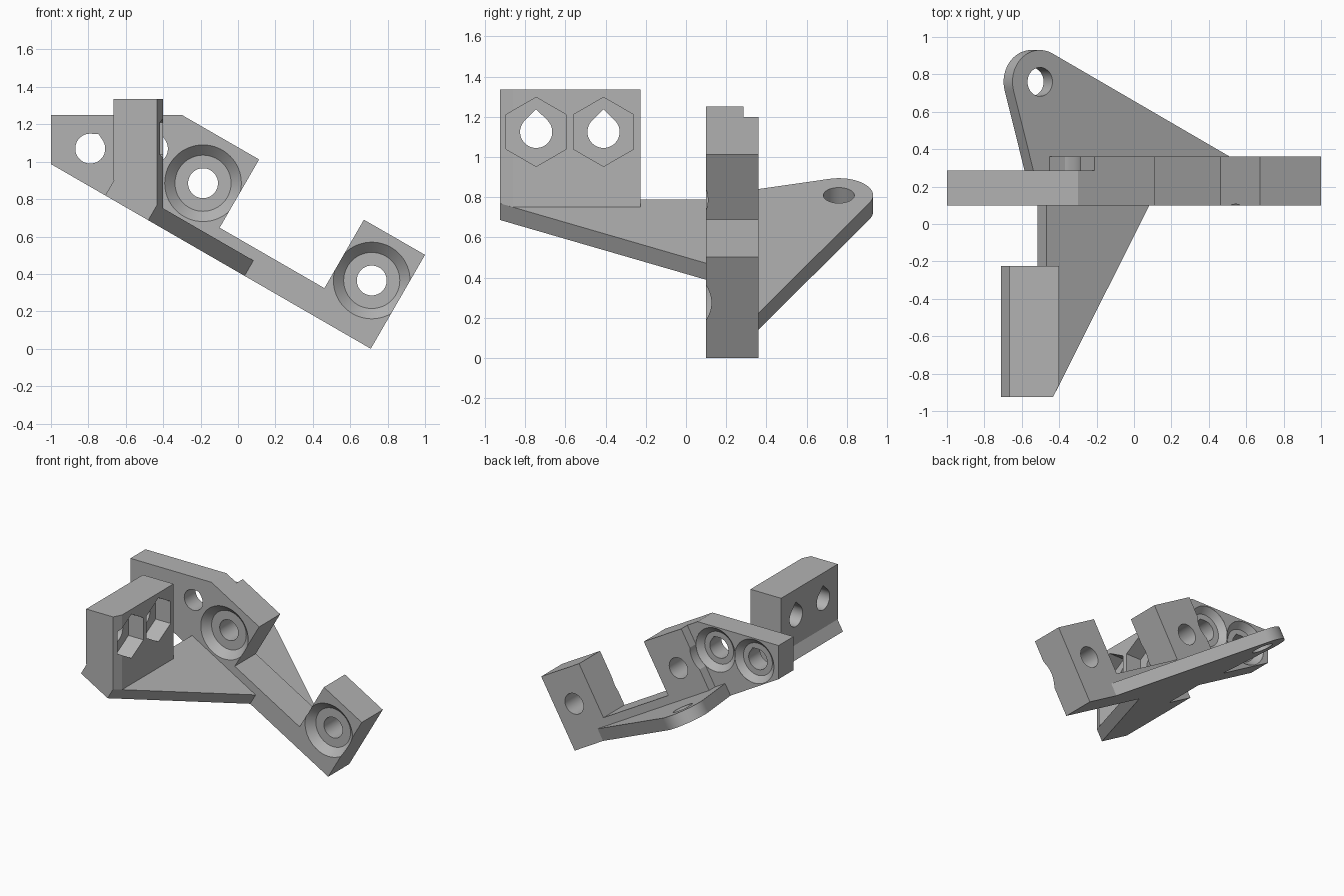
import bpy, bmesh, math
from mathutils import Vector

cube = bpy.data.objects.get("Cube")
if cube:
    bpy.data.objects.remove(cube, do_unlink=True)

grey = bpy.data.materials.new("plain_grey")
grey.use_nodes = True
grey.diffuse_color = (0.45, 0.45, 0.45, 1)
grey.node_tree.nodes["Principled BSDF"].inputs["Base Color"].default_value = grey.diffuse_color

TILT = math.radians(30)
SLAB = 0.095                      # thickness of the sloping plates
NORMAL = Vector((math.sin(TILT), 0, math.cos(TILT)))


def slope(x):
    """Height of the sloping underside."""
    return math.tan(TILT) * (0.71 - x)


def solid(name, ring_a, ring_b):
    """Closed solid between two matching rings of points."""
    bm = bmesh.new()
    a = [bm.verts.new(p) for p in ring_a]
    b = [bm.verts.new(p) for p in ring_b]
    bm.faces.new(a)
    bm.faces.new(b)
    for i in range(len(a)):
        j = (i + 1) % len(a)
        bm.faces.new((a[i], a[j], b[j], b[i]))
    bmesh.ops.recalc_face_normals(bm, faces=bm.faces)
    mesh = bpy.data.meshes.new(name)
    bm.to_mesh(mesh)
    bm.free()
    mesh.materials.append(grey)
    ob = bpy.data.objects.new(name, mesh)
    bpy.context.collection.objects.link(ob)
    return ob


def circle(r, n=48, tip=0, lean=0, start=0):
    """Flat round outline; tip adds a point in the lean direction."""
    pts = []
    for i in range(n):
        a = start + math.tau * i / n
        off = abs(math.atan2(math.sin(a - lean), math.cos(a - lean)))
        grow = 1
        if tip and off < math.acos(1 / tip):
            grow = 1 / math.cos(math.acos(1 / tip) - off)
        pts.append((r * grow * math.cos(a), r * grow * math.sin(a)))
    return pts


def along_y(pts, y, cx=0, cz=0):
    return [(cx + p, y, cz + q) for p, q in pts]


def along_x(pts, x, cy=0, cz=0):
    return [(x, cy + p, cz + q) for p, q in pts]


def slab(name, plan):
    """Plate lying on the sloping underside."""
    base = [Vector((x, y, slope(x))) for x, y in plan]
    return solid(name, base, [p + NORMAL * SLAB for p in base])


def cut(ob, cutter):
    cutter.hide_render = True
    mod = ob.modifiers.new("cut", 'BOOLEAN')
    mod.operation = 'DIFFERENCE'
    mod.solver = 'EXACT'
    mod.object = cutter
    bpy.context.view_layer.objects.active = ob
    bpy.ops.object.modifier_apply(modifier=mod.name)
    bpy.data.objects.remove(cutter, do_unlink=True)


FRONT, STEP, BACK = 0.10, 0.285, 0.36

# Upright frame with two tabs, thinner on its left wing
outline = [(-1, 1.25), (-0.3, 1.25), (0.113, 1.012), (-0.098, 0.647), (0.462, 0.324),
           (0.673, 0.69), (1, 0.502), (0.71, 0), (-1, slope(-1))]
frame = solid("frame", along_y(outline, FRONT), along_y(outline, BACK))
relief = [(-0.11, 1.373), (-0.55, 0.611), (-1.2, 0.611), (-1.2, 1.373)]
cut(frame, solid("relief", along_y(relief, STEP), along_y(relief, 0.5)))

# Tab holes with conical seats on the front
for cx, cz in ((0.715, 0.365), (-0.187, 0.885)):
    cut(frame, solid("seat", along_y(circle(0.255, 64), FRONT - 0.05, cx, cz),
                     along_y(circle(0.15, 64), FRONT + 0.055, cx, cz)))
    cut(frame, solid("hole", along_y(circle(0.08), 0, cx, cz),
                     along_y(circle(0.08), 0.5, cx, cz)))

# Wing holes with conical seats on the back
for cx in (-0.79, -0.455):
    cz = 1.07
    rim = circle(0.17, 64)
    cut(frame, solid("clearance", along_y(rim, STEP - 0.001, cx, cz),
                     along_y(rim, 0.5, cx, cz)))
    cut(frame, solid("seat", along_y(circle(0.125, 64), STEP - 0.045, cx, cz),
                     along_y(rim, STEP, cx, cz)))
    drop = circle(0.08, 48, 1.12, math.radians(60))
    cut(frame, solid("hole", along_y(drop, 0, cx, cz), along_y(drop, 0.5, cx, cz)))

# Rounded ear behind the frame
ex, ey, er = -0.55, 0.76, 0.17
plan = [(0.465, BACK)]
for i in range(25):
    a = math.radians(63.3 + (196.1 - 63.3) * i / 24)
    plan.append((ex + er * math.cos(a) * math.cos(TILT), ey + er * math.sin(a)))
plan += [(-0.585, STEP), (-0.4975, STEP), (-0.4975, BACK)]
ear = slab("rear_ear", plan)
centre = Vector((ex, ey, slope(ex)))
bore = [centre + Vector((p * math.cos(TILT), q, -p * math.sin(TILT)))
        for p, q in circle(0.077)]
cut(ear, solid("bore", [p - NORMAL * 0.1 for p in bore], [p + NORMAL * 0.3 for p in bore]))

# Tapered arm in front of the frame
arm = slab("front_arm", [(-0.71, -0.925), (-0.48, -0.925), (0.035, FRONT),
                         (-0.515, FRONT), (-0.515, -0.225), (-0.71, -0.225)])

# Upright block on the arm, with nut pockets and holes
plan = [(-0.665, -0.925), (-0.433, -0.925), (-0.4, -0.86), (-0.4, -0.225), (-0.665, -0.225)]
lift = SLAB / math.cos(TILT)
block = solid("nut_block", [(x, y, slope(x) + lift) for x, y in plan],
              [(x, y, 1.335) for x, y in plan])
for cy in (-0.745, -0.41):
    cz = 1.125
    nut = circle(0.172, 6, start=math.pi / 2)
    cut(block, solid("pocket", along_x(nut, -0.53, cy, cz), along_x(nut, -0.3, cy, cz)))
    drop = circle(0.08, 48, 1.41, math.pi / 2)
    cut(block, solid("hole", along_x(drop, -0.9, cy, cz), along_x(drop, -0.3, cy, cz)))

# Smooth round surfaces, crisp edges
for ob in (frame, ear, arm, block):
    bpy.ops.object.select_all(action='DESELECT')
    ob.select_set(True)
    bpy.context.view_layer.objects.active = ob
    bpy.ops.object.shade_smooth_by_angle(angle=math.radians(25))
